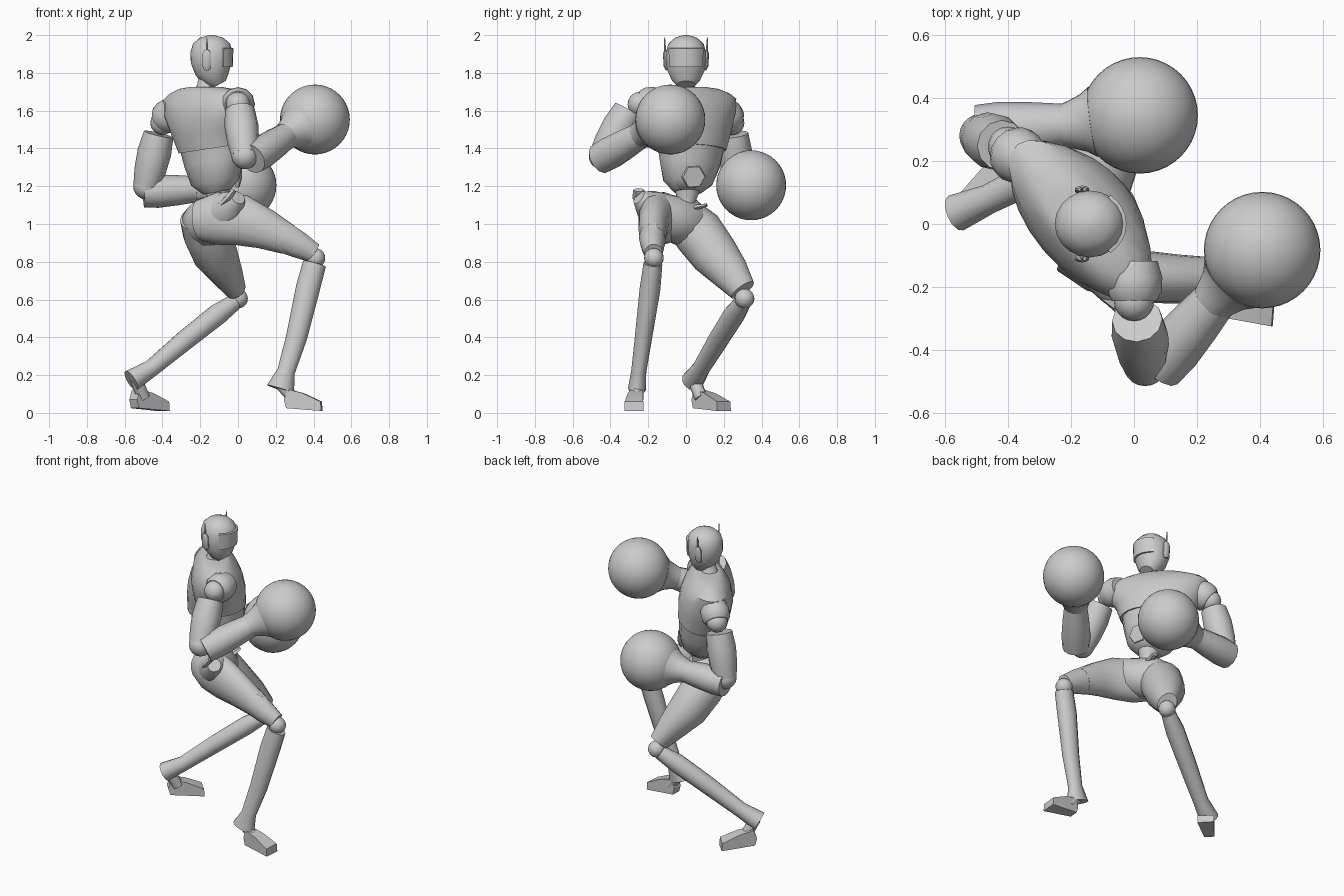
import bpy, bmesh
from math import sin, cos, pi, radians
from mathutils import Vector

old = bpy.data.objects.get("Cube")
if old:
    bpy.data.objects.remove(old, do_unlink=True)

grey = bpy.data.materials.new("plain_grey")
grey.use_nodes = True
grey.diffuse_color = (0.6, 0.6, 0.6, 1)
grey.node_tree.nodes["Principled BSDF"].inputs["Base Color"].default_value = grey.diffuse_color


def finish(name, bm, angle=40):
    bmesh.ops.recalc_face_normals(bm, faces=bm.faces)
    mesh = bpy.data.meshes.new(name)
    bm.to_mesh(mesh)
    bm.free()
    mesh.materials.append(grey)
    ob = bpy.data.objects.new(name, mesh)
    bpy.context.collection.objects.link(ob)
    bpy.ops.object.select_all(action='DESELECT')
    ob.select_set(True)
    bpy.context.view_layer.objects.active = ob
    bpy.ops.object.shade_smooth_by_angle(angle=radians(angle))


def loft(name, rings, side=(0, 1, 0), sides=16, angle=40):
    """Skin elliptical rings; each is (centre, radius along side[, other radius])."""
    bm = bmesh.new()
    pts = [Vector(r[0]) for r in rings]
    loops = []
    for i, r in enumerate(rings):
        t = (pts[min(i + 1, len(pts) - 1)] - pts[max(i - 1, 0)]).normalized()
        s = Vector(side)
        s = (s - t * s.dot(t)).normalized()
        u = t.cross(s)
        a, b = r[1], r[-1]
        loops.append([bm.verts.new(pts[i] + s * a * cos(k * 2 * pi / sides)
                                   + u * b * sin(k * 2 * pi / sides)) for k in range(sides)])
    for lo, hi in zip(loops, loops[1:]):
        for k in range(sides):
            j = (k + 1) % sides
            bm.faces.new((lo[k], lo[j], hi[j], hi[k]))
    bm.faces.new(loops[0])
    bm.faces.new(loops[-1])
    finish(name, bm, angle)


def ball(name, centre, r, segments=20):
    bm = bmesh.new()
    bmesh.ops.create_uvsphere(bm, u_segments=segments, v_segments=segments // 2, radius=r)
    bmesh.ops.translate(bm, verts=bm.verts, vec=centre)
    finish(name, bm)


def foot(name, heel, direction, length):
    """Wedge shoe extruded sideways from a side profile."""
    profile = [(0, .07), (.06, .025), (1, .01), (.98, .06), (.5, .105), (.1, .125)]
    d = Vector(direction).normalized()
    w = Vector((-d.y, d.x, 0)) * 0.05
    bm = bmesh.new()
    a, b = [[bm.verts.new(Vector(heel) + d * u * length + Vector((0, 0, z)) + w * sgn * (.6 + .4 * u))
             for u, z in profile] for sgn in (-1, 1)]
    bm.faces.new(a)
    bm.faces.new(b)
    for k in range(len(a)):
        j = (k + 1) % len(a)
        bm.faces.new((a[k], a[j], b[j], b[k]))
    finish(name, bm, 25)


# Torso, turned away from the front with its right shoulder raised
ACROSS = (.63, -.77, .1)
loft("abdomen", [((-.11, .01, 1.17), .08, .07), ((-.12, .01, 1.22), .14, .12),
                 ((-.13, .02, 1.32), .178, .137), ((-.14, .025, 1.41), .2, .143)], ACROSS)
loft("chest", [((-.14, .025, 1.4), .21, .15), ((-.155, .025, 1.5), .25, .16),
               ((-.168, .017, 1.58), .295, .158), ((-.17, .01, 1.65), .315, .135),
               ((-.17, .01, 1.69), .275, .105), ((-.17, .01, 1.715), .2, .085),
               ((-.17, .01, 1.725), .11, .07)], ACROSS, 24)
loft("waist", [((-.12, 0, 1.04), .07), ((-.11, 0, 1.12), .05), ((-.11, .01, 1.2), .07)])
loft("belly_plate", [((.0, .04, 1.25), .065), ((.008, .042, 1.249), .06)], (0, 1, 0), 6, 20)

# Pelvis and hip guards
loft("pelvis", [((.0, -.25, 1.14), .04), ((-.03, -.2, 1.1), .085), ((-.09, -.1, 1.04), .12),
                ((-.16, 0, 1.01), .135), ((-.215, .06, 1.0), .1), ((-.23, .1, .99), .05)], (0, 0, 1))
loft("right_hip_guard", [((-.1, -.22, 1.09), .02, .02), ((-.05, -.25, 1.14), .035, .02),
                         ((-.02, -.25, 1.18), .03, .015)], (0, 1, 0), 6, 20)
loft("left_hip_guard", [((-.1, .0, 1.06), .03, .015), ((-.08, .06, 1.09), .03, .015),
                        ((-.07, .11, 1.1), .02, .01)], (1, 0, 0), 6, 20)

# Head with neck, visor and ear pods
loft("neck", [((-.17, 0, 1.69), .08), ((-.17, 0, 1.73), .047), ((-.155, 0, 1.82), .045)])
loft("head", [((-.1, 0, 1.738), .05, .04), ((-.115, 0, 1.765), .076, .07), ((-.132, 0, 1.81), .098, .095),
              ((-.14, 0, 1.86), .106, .11), ((-.14, 0, 1.91), .106, .112), ((-.14, 0, 1.955), .093, .098),
              ((-.14, 0, 1.985), .06, .064), ((-.14, 0, 2.0), .015)], sides=20)
bm = bmesh.new()
cols = []
for k in range(9):
    a = radians(-56 + 14 * k)
    cols.append([bm.verts.new((-.14 + r * cos(a), r * sin(a) * .96, z))
                 for r, z in ((.1, 1.83), (.112, 1.83), (.116, 1.93), (.09, 1.935))])
for p, q in zip(cols, cols[1:]):
    for k in range(4):
        j = (k + 1) % 4
        bm.faces.new((p[k], p[j], q[j], q[k]))
bm.faces.new(cols[0])
bm.faces.new(cols[-1])
finish("visor", bm)
for label, s in (("right", -1), ("left", 1)):
    loft(label + "_ear_pod", [((-.165, s * .1, 1.815), .008, .014), ((-.165, s * .106, 1.835), .012, .024),
                              ((-.165, s * .11, 1.9), .012, .024), ((-.165, s * .11, 1.92), .006, .014)], sides=10)
    loft(label + "_antenna", [((-.165, s * .11, 1.9), .007), ((-.165, s * .113, 1.99), .002)], sides=6)


def arm(label, shoulder, joint, top, elbow, cuff, wrist, glove):
    """Shoulder cap, sleeve tubes, joint balls and a round glove."""
    sh, jo, tp, el, cf, wr, gl = map(Vector, (shoulder, joint, top, elbow, cuff, wrist, glove))
    loft(label + "_shoulder_cap", [(sh.lerp(jo, -.7), .075), (sh, .09), (sh.lerp(jo, .6), .088),
                                   (jo, .07)], (0, 0, 1), 12)
    ball(label + "_shoulder_joint", jo, .064)
    loft(label + "_upper_arm", [(tp, .08), (tp.lerp(el, .35), .09), (tp.lerp(el, .7), .084),
                                (el, .07)], (1, 0, 0), 12)
    ball(label + "_elbow", el, .07)
    loft(label + "_forearm", [(cf, .083), (cf.lerp(wr, .25), .088), (cf.lerp(wr, .6), .08),
                              (wr, .066)], (0, 0, 1), 12)
    d = (gl - wr).normalized()
    loft(label + "_glove_cuff", [(gl - d * .25, .068), (gl - d * .22, .077), (gl - d * .18, .092),
                                 (gl - d * .15, .113)], (0, 0, 1), 24)
    ball(label + "_glove", gl, .185, 40)


arm("right", (.0, -.17, 1.635), (.0, -.245, 1.635), (.01, -.305, 1.6),
    (.035, -.445, 1.36), (.075, -.455, 1.345), (.28, -.215, 1.485), (.407, -.083, 1.553))
arm("left", (-.36, .21, 1.58), (-.4, .245, 1.535), (-.42, .25, 1.475),
    (-.485, .28, 1.2), (-.5, .295, 1.17), (-.2, .315, 1.185), (.018, .345, 1.205))

# Right leg, stepping forward
loft("right_thigh", [((-.2, -.07, 1.02), .09, .11), ((-.11, -.12, 1.03), .1, .14), ((.02, -.168, 1.02), .085, .135),
                     ((.15, -.175, .97), .077, .106), ((.27, -.175, .915), .068, .08)])
loft("right_knee_cuff", [((.24, -.177, .93), .073, .087), ((.32, -.177, .89), .065, .075),
                         ((.405, -.172, .845), .05, .055)], sides=10)
ball("right_knee", (.41, -.17, .82), .052)
loft("right_shin", [((.405, -.175, .79), .05, .062), ((.37, -.19, .66), .055, .064), ((.31, -.225, .4), .046, .056),
                    ((.255, -.25, .22), .04, .047), ((.225, -.26, .125), .048, .075)], sides=12)
loft("right_ankle", [((.23, -.26, .15), .035), ((.3, -.26, .07), .035)], sides=10)
foot("right_foot", (.245, -.26, 0), (1, -.08, 0), .2)

# Left leg, trailing
loft("left_thigh", [((-.19, -.01, 1.04), .12, .11), ((-.165, .06, .96), .13, .135), ((-.12, .15, .84), .12, .127),
                    ((-.06, .235, .74), .088, .102), ((-.01, .3, .65), .055, .072)], (1, 0, 0))
ball("left_knee", (0, .31, .605), .052)
loft("left_shin", [((-.02, .3, .585), .045), ((-.11, .255, .52), .058), ((-.28, .17, .385), .055),
                   ((-.46, .08, .235), .047), ((-.565, .035, .17), .06)], (0, 0, 1), 12)
loft("left_ankle", [((-.54, .04, .18), .035), ((-.5, .08, .08), .035)], sides=10)
foot("left_foot", (-.555, .05, 0), (1, .95, 0), .22)
